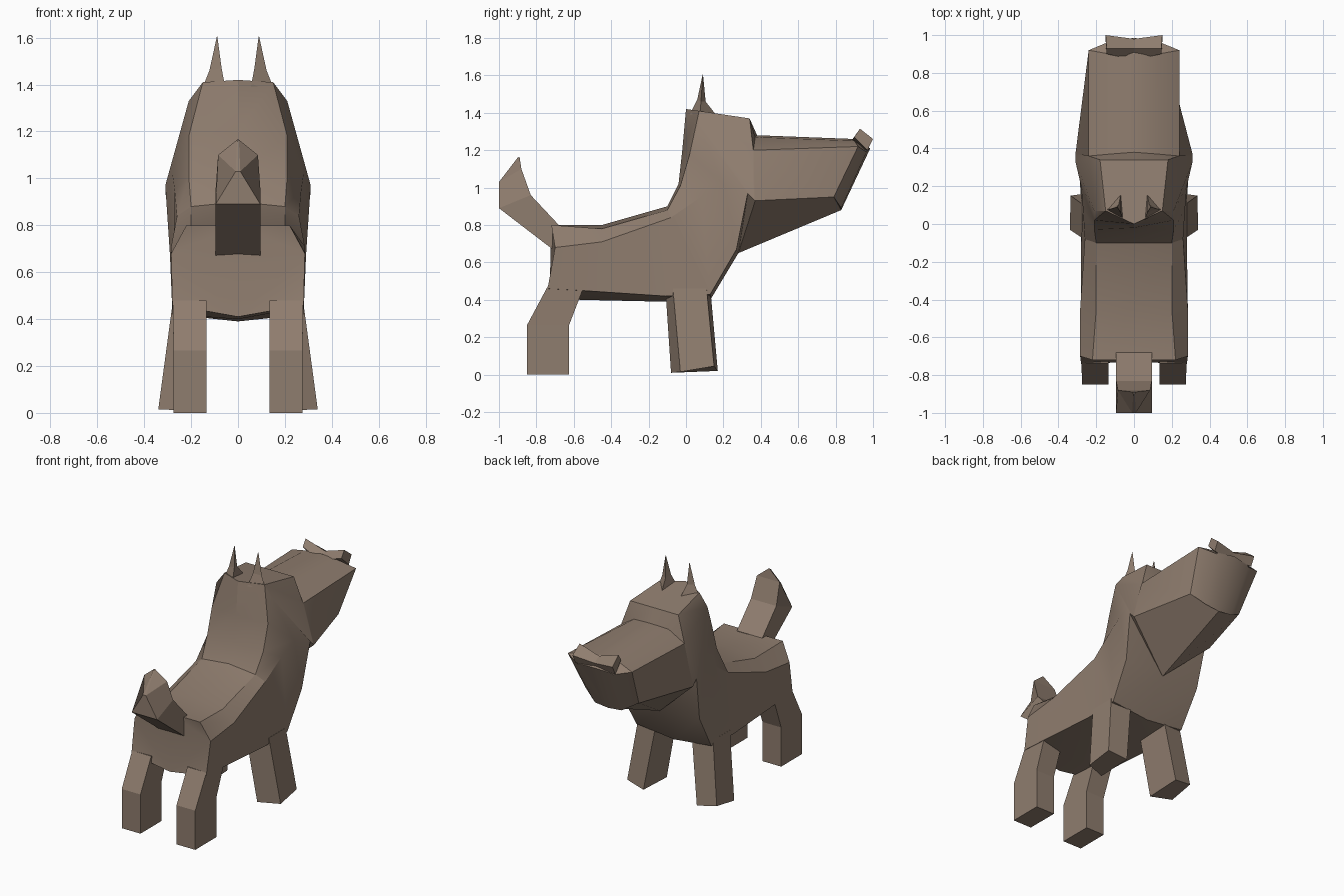
import bpy
import bmesh

default_cube = bpy.data.objects.get("Cube")
if default_cube:
    bpy.data.objects.remove(default_cube, do_unlink=True)

# One brown coat colour
COAT = (0.275, 0.205, 0.157, 1.0)
coat = bpy.data.materials.new("brown_coat")
coat.use_nodes = True
coat.diffuse_color = COAT
coat.node_tree.nodes["Principled BSDF"].inputs["Base Color"].default_value = COAT


def loft(name, rings, smooth=False):
    """Skin equal-length rings of points into a closed solid."""
    bm = bmesh.new()
    loops = [[bm.verts.new(point) for point in ring] for ring in rings]
    count = len(loops[0])
    for first, second in zip(loops, loops[1:]):
        for i in range(count):
            j = (i + 1) % count
            bm.faces.new((first[i], first[j], second[j], second[i]))
    bm.faces.new(loops[0])
    bm.faces.new(loops[-1])
    bmesh.ops.remove_doubles(bm, verts=bm.verts, dist=0.0005)
    bmesh.ops.triangulate(bm, faces=[f for f in bm.faces if len(f.verts) > 4])
    bmesh.ops.recalc_face_normals(bm, faces=bm.faces)
    mesh = bpy.data.meshes.new(name)
    bm.to_mesh(mesh)
    bm.free()
    mesh.materials.append(coat)
    obj = bpy.data.objects.new(name, mesh)
    bpy.context.collection.objects.link(obj)
    if smooth:
        bpy.ops.object.select_all(action="DESELECT")
        obj.select_set(True)
        bpy.context.view_layer.objects.active = obj
        bpy.ops.object.shade_smooth_by_angle(angle=0.5)
    return obj


def mirror_ring(half):
    """Close a half ring, running from centre top to centre bottom."""
    return half + [(-x, y, z) for x, y, z in reversed(half[1:-1])]


def flip(rings, side):
    return [[(side * x, y, z) for x, y, z in ring] for ring in rings]


def rectangle(x0, x1, y0, y1, z0, z1):
    """Cross-section whose height runs from z0 at the rear to z1 at the front."""
    return [(x0, y0, z0), (x1, y0, z0), (x1, y1, z1), (x0, y1, z1)]


# Torso and neck: rump, loin, shoulder, chest, throat
torso = [
    [(0, -.72, .80), (.22, -.72, .80), (.285, -.70, .68), (.28, -.74, .46), (0, -.73, .41)],
    [(0, -.45, .80), (.20, -.45, .78), (.285, -.45, .71), (.28, -.56, .45), (0, -.56, .40)],
    [(0, -.10, .90), (.20, -.10, .88), (.26, -.08, .84), (.28, -.11, .42), (0, -.11, .39)],
    [(0, -.04, 1.02), (.21, -.03, 1.01), (.27, .08, .95), (.28, .13, .43), (0, .13, .40)],
    [(0, -.02, 1.2), (.21, .02, 1.18), (.28, .2, 1.02), (.29, .27, .67), (0, .28, .65)],
]
# Skull, brow, snout and chin
head = [
    [(0, 0, 1.42), (.15, .07, 1.41), (.21, .07, 1.33), (.31, .33, .97), (0, .28, .65)],
    [(0, .34, 1.37), (.18, .34, 1.37), (.235, .36, 1.2), (.31, .36, .94), (0, .28, .65)],
    [(0, .38, 1.28), (.13, .37, 1.27), (.24, .36, 1.2), (.31, .37, .93), (0, .28, .65)],
    [(0, .90, 1.26), (.13, .90, 1.25), (.24, .92, 1.22), (.20, .79, .95), (0, .83, .88)],
    [(0, .985, 1.21), (.12, .97, 1.2), (.13, .965, 1.19), (.1, .83, .89), (0, .83, .88)],
]
loft("body_and_head", [mirror_ring(half) for half in torso + head], smooth=True)

# Nose: a bent bar across the snout tip
nose_side = [(.145, .90, 1.27), (.145, .93, 1.315), (.15, 1.0, 1.26), (.15, .97, 1.20)]
nose_middle = [(0, .87, 1.23), (0, .93, 1.27), (0, .98, 1.24), (0, .96, 1.19)]
loft("nose", [nose_side, nose_middle] + flip([nose_side], -1))

# Tail: square stem bending up to a pointed tuft
loft("tail", [
    [(-.095, -.68, .80), (.095, -.68, .80), (.095, -.70, .66), (-.095, -.70, .66)],
    [(-.095, -.83, .96), (.095, -.83, .96), (.095, -1, .89), (-.095, -1, .89)],
    [(-.085, -.88, 1.1), (.085, -.88, 1.1), (.01, -1, 1.03), (-.01, -1, 1.03)],
    [(-.004, -.89, 1.165), (.004, -.89, 1.165), (.004, -.9, 1.16), (-.004, -.9, 1.16)],
])

for side, label in ((1, "left"), (-1, "right")):
    # Ear: three-sided spike with a flared foot
    ear = [
        [(.055, .02, 1.39), (.15, .075, 1.39), (.07, .16, 1.39)],
        [(.070, .06, 1.47), (.122, .08, 1.46), (.08, .105, 1.46)],
        [(.088, .089, 1.605), (.09, .09, 1.605), (.089, .091, 1.605)],
    ]
    loft(label + "_ear", flip(ear, side))

    # Front leg: splays outward, narrower on its outer side
    front_leg = [
        [(.135, -.11, .46), (.28, -.07, .46), (.28, .11, .46), (.135, .13, .46)],
        [(.20, -.08, .01), (.34, -.03, .015), (.335, .15, .045), (.20, .17, .02)],
    ]
    loft(label + "_front_leg", flip(front_leg, side))

    # Hind leg: thigh slanting back to an upright shin
    hind_leg = [
        rectangle(.135, .278, -.735, -.55, .48, .46),
        rectangle(.135, .275, -.85, -.625, .265, .265),
        rectangle(.135, .275, -.85, -.625, 0, 0),
    ]
    loft(label + "_hind_leg", flip(hind_leg, side))
